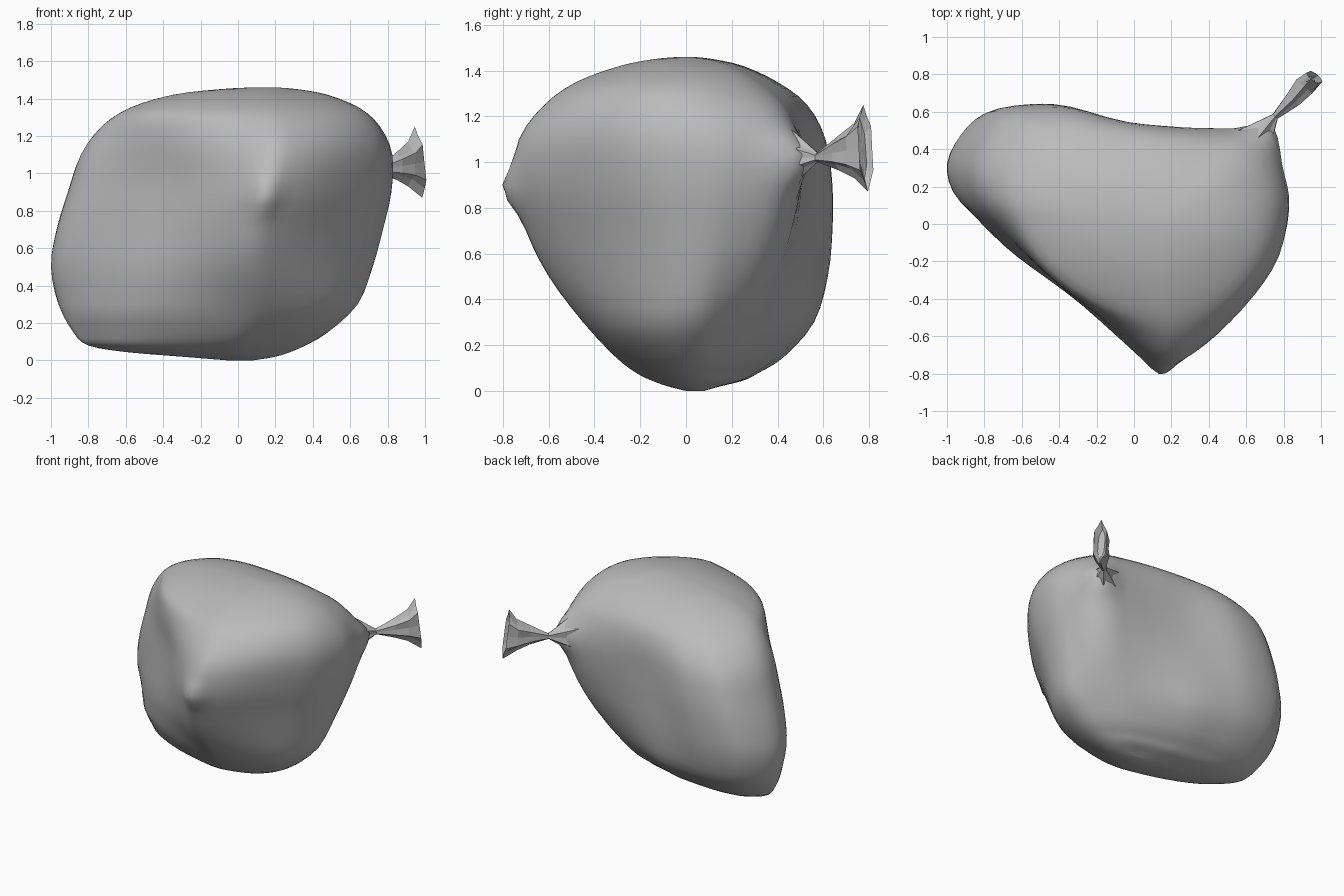
import bpy, bmesh, math
from mathutils import Vector

cube = bpy.data.objects.get("Cube")
if cube:
    bpy.data.objects.remove(cube)

grey = bpy.data.materials.new("sack grey")
grey.use_nodes = True
COLOUR = (0.5, 0.5, 0.5, 1)
grey.diffuse_color = COLOUR
grey.node_tree.nodes["Principled BSDF"].inputs["Base Color"].default_value = COLOUR


def spline(points, steps, closed):
    """Resample a point list with a Catmull-Rom curve."""
    n = len(points)
    pick = (lambda i: points[i % n]) if closed else (lambda i: points[max(0, min(n - 1, i))])
    result = []
    for i in range(n if closed else n - 1):
        a, b, c, d = (pick(i + k) for k in (-1, 0, 1, 2))
        for s in range(steps):
            t = s / steps
            result.append([0.5 * (2 * q + (r - p) * t + (2 * p - 5 * q + 4 * r - w) * t * t
                                  + (3 * q - p - 3 * r + w) * t ** 3)
                           for p, q, r, w in zip(a, b, c, d)])
    if not closed:
        result.append(list(points[-1]))
    return result


def loft(name, rings, smooth):
    """Skin a stack of equal rings and close both ends."""
    bm = bmesh.new()
    rows = [[bm.verts.new(p) for p in ring] for ring in rings]
    n = len(rows[0])
    for low, high in zip(rows, rows[1:]):
        for i in range(n):
            j = (i + 1) % n
            bm.faces.new((low[i], low[j], high[j], high[i]))
    for row in (rows[0], rows[-1]):
        centre = sum((v.co for v in row), Vector()) / n
        hub = bm.verts.new(centre)
        for i in range(n):
            bm.faces.new((row[i], row[(i + 1) % n], hub))
    bmesh.ops.recalc_face_normals(bm, faces=bm.faces)
    for f in bm.faces:
        f.smooth = smooth
    mesh = bpy.data.meshes.new(name)
    bm.to_mesh(mesh)
    bm.free()
    mesh.materials.append(grey)
    obj = bpy.data.objects.new(name, mesh)
    bpy.context.collection.objects.link(obj)
    return obj


# Sack: one heart-like plan outline, fitted to the extents at each height
PLAN = [(-1, .3), (-.95, .12), (-.8, -.03), (-.6, -.2), (-.4, -.35), (-.2, -.53),
        (0, -.7), (.12, -.75), (.23, -.71), (.4, -.58), (.6, -.37), (.75, -.16),
        (.82, .1), (.8, .28), (.74, .45), (.62, .53), (.45, .535), (.2, .535),
        (-.1, .56), (-.4, .64), (-.6, .65), (-.8, .61), (-.93, .48)]
# height, x low, x high, y low, y high
LEVELS = [(0, -.05, .08, 0, .08), (.02, -.3, .2, -.08, .15), (.045, -.6, .28, -.15, .25),
          (.08, -.8, .36, -.22, .32),
          (.15, -.88, .48, -.31, .43), (.3, -.96, .64, -.45, .56), (.5, -1, .72, -.6, .62),
          (.7, -.97, .775, -.7, .64), (.9, -.91, .82, -.76, .64), (1.1, -.84, .825, -.73, .61),
          (1.25, -.73, .76, -.62, .53), (1.35, -.58, .65, -.48, .4), (1.42, -.35, .48, -.29, .25),
          (1.45, -.1, .32, -.14, .12), (1.46, .08, .2, -.03, .03)]


def fit(values, low, high):
    a, b = min(values), max(values)
    return [low + (v - a) / (b - a) * (high - low) for v in values]


outline = spline(PLAN, 3, True)
rings = []
for z, x0, x1, y0, y1 in spline(LEVELS, 3, False):
    # Away from the nose height the plan melts into a slanted oval
    soft = min(.6, (3 if z > .87 else 1.6) * (z - .87) ** 2)
    slant = .15 + .2 * (1 - z)
    us, vs = [], []
    for x, y in outline:
        u, v = (x + .09) / .91, (y + .06) / .71
        a = math.atan2(v, u) + slant / 2
        us.append(u + (math.cos(a) - u) * soft)
        vs.append(v + (math.sin(a - slant) - v) * soft)
    ring = []
    for x, y, u, v in zip(fit(us, x0, x1), fit(vs, y0, y1), us, vs):
        # The back right corner leans forward below the knot
        lean = .3 * max(0, u) * max(0, v + .2) * max(0, 1 - z) * min(1, z * 3)
        ring.append(Vector((x, y - lean, z)))
    rings.append(ring)


def pinch(centre, pull, radius):
    """Pull nearby sack points to a sharp tip."""
    for ring in rings:
        for p in ring:
            d = (p - Vector(centre)).length / radius
            if d < 1:
                p += Vector(pull) * (1 - d) ** 1.5


pinch((.12, -.76, .88), (.02, -.06, 0), .16)
pinch((.72, .48, 1.02), (.04, .08, 0), .2)
pinch((-.68, .46, 1.25), (.02, -.01, -.03), .07)
loft("sack", rings, True)

# Gathered neck and flared tail: x, y, z, half width, half height, pleat depth
TAIL = [(.63, .42, 1.02, .13, .16, .25), (.755, .575, 1.02, .018, .02, 0),
        (.85, .665, 1.04, .05, .075, .25), (.91, .735, 1.05, .065, .12, .25),
        (.965, .785, 1.06, .05, .19, .15), (.94, .77, 1.06, .025, .13, .1)]
SIDES = 12
across = Vector((.74, -.67, 0))
tail = []
for k, (x, y, z, wide, tall, pleat) in enumerate(TAIL):
    ring = []
    for i in range(SIDES):
        a = math.tau * i / SIDES + math.pi / 2
        r = 1 - pleat * (i % 2)
        lean = Vector((.02, .01, 0)) * -math.sin(a) * (k > 3)
        ring.append(Vector((x, y, z)) + lean + across * wide * r * math.cos(a)
                    + Vector((0, 0, tall * r * math.sin(a))))
    tail.append(ring)
loft("tied_tail", tail, False)
